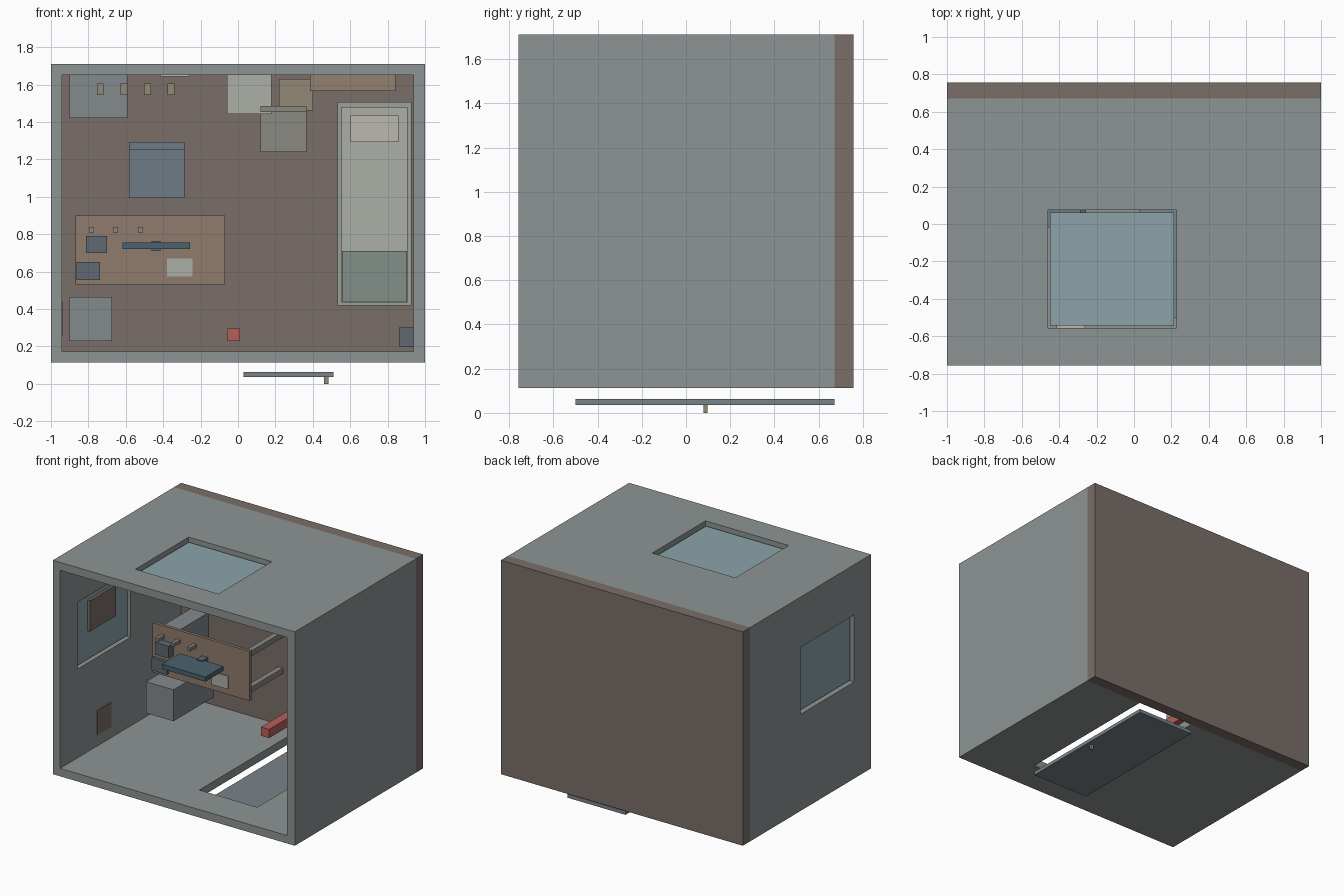
import bpy

mats = {}
# Colours as they appear, converted to linear values in mat()
COLORS = {
    "wall": (0.485, 0.51, 0.505), "floor": (0.42, 0.38, 0.36), "glass": (0.475, 0.56, 0.585),
    "door": (0.42, 0.45, 0.47), "wood": (0.49, 0.42, 0.37), "tan": (0.50, 0.47, 0.41),
    "dark": (0.33, 0.36, 0.39), "screen": (0.26, 0.34, 0.38), "blue": (0.38, 0.42, 0.46),
    "steel": (0.45, 0.47, 0.485), "white": (0.59, 0.60, 0.57), "cloth": (0.45, 0.49, 0.47),
    "red": (0.62, 0.33, 0.31), "grey": (0.47, 0.465, 0.44), "pillow": (0.64, 0.63, 0.60),
    "shelf": (0.50, 0.44, 0.39), "frame": (0.53, 0.55, 0.53),
}


def mat(key):
    if key not in mats:
        mats[key] = bpy.data.materials.new(key)
        mats[key].diffuse_color = (*[(c / 0.88) ** 2.2 for c in COLORS[key]], 1)
    return mats[key]


def box(name, x, y, z, color):
    """Box from (min, max) ranges on each axis."""
    bpy.ops.mesh.primitive_cube_add(size=1, location=[sum(r) / 2 for r in (x, y, z)])
    o = bpy.context.object
    o.name = name
    o.scale = [r[1] - r[0] for r in (x, y, z)]
    bpy.ops.object.transform_apply(location=False, rotation=False, scale=True)
    o.data.materials.append(mat(color))
    return o


def cut(target, x, y, z):
    """Cut a box-shaped opening out of the target."""
    c = box("cutter", x, y, z, "wall")
    c.hide_render = True
    m = target.modifiers.new("opening", "BOOLEAN")
    m.operation, m.solver, m.object = "DIFFERENCE", "EXACT", c
    bpy.context.view_layer.objects.active = target
    bpy.ops.object.modifier_apply(modifier=m.name)
    bpy.data.objects.remove(c)


FLOOR = 0.672  # the room lies on its back: its floor faces -y

# Shell: wall ring with two windows and a doorway, and the floor slab
walls = box("walls", (-1, 1), (-0.757, FLOOR), (0.113, 1.711), "wall")
cut(walls, (-0.94, 0.937), (-1, 1), (0.172, 1.652))
cut(walls, (-0.46, 0.227), (-0.555, 0.075), (1.6, 1.8))
cut(walls, (-1.1, -0.9), (-0.555, 0.075), (0.835, 1.335))
cut(walls, (0.03, 0.51), (-0.5, 0.8), (0.05, 0.2))
box("floor_slab", (-1, 1), (FLOOR, 0.757), (0.113, 1.711), "floor")

# Window panes and the door with its handle
box("top_window_glass", (-0.45, 0.215), (-0.542, 0.062), (1.665, 1.68), "glass")
box("left_window_glass", (-0.975, -0.96), (-0.545, 0.065), (0.847, 1.325), "glass")
box("door_panel", (0.03, 0.51), (-0.5, FLOOR), (0.036, 0.063), "door")
box("door_handle", (0.46, 0.483), (0.08, 0.097), (0, 0.036), "tan")

# Wall-hung items
box("picture", (-0.965, -0.94), (-0.405, -0.095), (1.06, 1.29), "floor")
box("wall_panel", (-0.94, -0.936), (-0.32, -0.155), (0.255, 0.438), "floor")
box("wall_notice", (-0.415, -0.263), (-0.6, -0.4), (1.642, 1.653), "pillow")

# Desk: drawers carry one end, two legs the other
box("desk_top", (-0.87, -0.07), (0.236, 0.26), (0.53, 0.9), "wood")
for i, z in enumerate((0.56, 0.83)):
    box(f"desk_leg_{i}", (-0.14, -0.1), (0.26, FLOOR), (z, z + 0.04), "grey")
box("desk_drawers", (-0.85, -0.715), (0.26, FLOOR), (0.58, 0.85), "steel")

# Things on the desk
box("monitor", (-0.617, -0.257), (-0.018, 0.195), (0.72, 0.755), "screen")
box("monitor_stand", (-0.462, -0.415), (0.17, 0.236), (0.711, 0.763), "dark")
box("speaker", (-0.813, -0.7), (0.18, 0.236), (0.7, 0.79), "dark")
box("desk_box", (-0.863, -0.738), (0.213, 0.236), (0.555, 0.65), "dark")
box("notepad", (-0.38, -0.243), (0.228, 0.236), (0.573, 0.67), "white")
for i, x in enumerate((-0.797, -0.667, -0.535)):
    box(f"desk_peg_{i}", (x, x + 0.026), (0.16, 0.236), (0.81, 0.835), "grey")


def chair(name, x0, x1, z0, zb, z1, top, color):
    box(name + "_seat", (x0, x1), (0.41, 0.445), (z0, zb), color)
    box(name + "_back", (x0, x1), (top, 0.445), (zb, z1), color)
    for i, x in enumerate((x0 + 0.02, x1 - 0.05)):
        for j, z in enumerate((z0 + 0.02, zb - 0.03)):
            box(f"{name}_leg_{i}{j}", (x, x + 0.03), (0.445, FLOOR), (z, z + 0.03), color)


chair("desk_chair", -0.583, -0.287, 0.993, 1.253, 1.293, -0.02, "blue")
chair("side_chair", 0.12, 0.367, 1.24, 1.453, 1.485, 0.2, "grey")

# Bed
box("bed_frame", (0.532, 0.927), (0.5, FLOOR), (0.42, 1.508), "frame")
box("mattress", (0.553, 0.907), (0.42, 0.5), (0.435, 1.48), "white")
box("blanket", (0.555, 0.903), (0.405, 0.42), (0.44, 0.71), "cloth")
box("pillow", (0.602, 0.858), (0.375, 0.42), (1.293, 1.435), "pillow")

# Cabinets and shelf along the walls
box("wardrobe", (-0.9, -0.59), (0.1, FLOOR), (1.42, 1.652), "steel")
box("low_cabinet", (-0.9, -0.673), (0.2, FLOOR), (0.23, 0.465), "steel")
box("white_dresser", (-0.06, 0.178), (0.3, FLOOR), (1.443, 1.652), "white")
box("nightstand", (0.22, 0.402), (0.38, FLOOR), (1.46, 1.63), "tan")
box("wall_shelf", (0.385, 0.842), (0.0, 0.03), (1.565, 1.652), "shelf")
for i, x in enumerate((-0.755, -0.628, -0.503, -0.376)):
    box(f"hanging_peg_{i}", (x, x + 0.037), (0.085, 0.1), (1.545, 1.605), "tan")

# Small floor items near the doorway
box("red_canister", (-0.055, 0.012), (0.35, FLOOR), (0.23, 0.295), "red")
box("waste_bin", (0.862, 0.937), (0.45, FLOOR), (0.197, 0.3), "dark")
